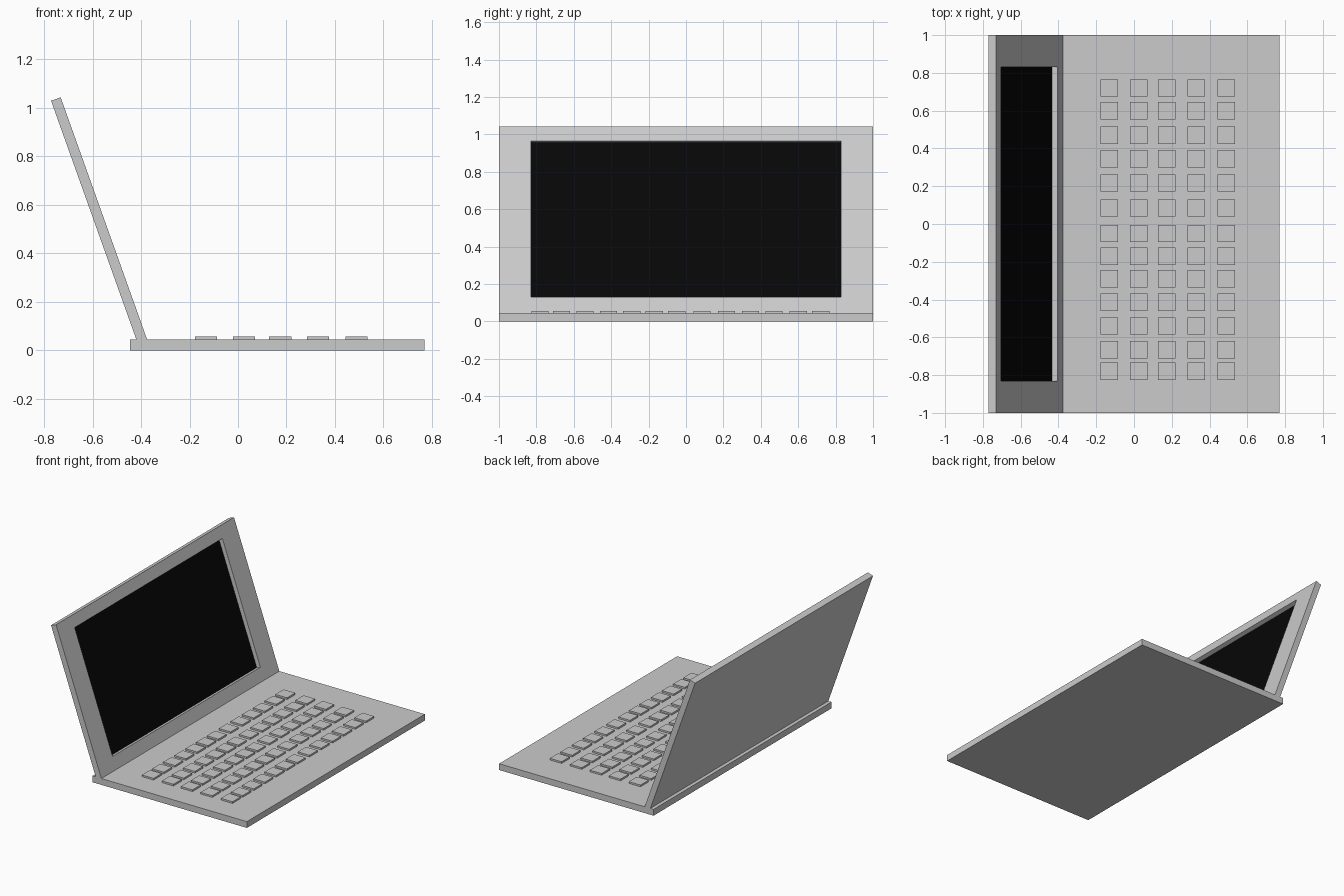
import bpy, bmesh, math

if "Cube" in bpy.data.objects:
    bpy.data.objects.remove(bpy.data.objects["Cube"])

def link_mesh(name, bm):
    bmesh.ops.recalc_face_normals(bm, faces=bm.faces)
    me = bpy.data.meshes.new(name)
    bm.to_mesh(me)
    bm.free()
    ob = bpy.data.objects.new(name, me)
    bpy.context.collection.objects.link(ob)
    return ob

def add_box(bm, lo, hi):
    verts = bmesh.ops.create_cube(bm, size=1)["verts"]
    for v in verts:
        v.co = [(a + b) / 2 + c * (b - a) for a, b, c in zip(lo, hi, v.co)]

def place_on_hinge(ob):
    # local z runs up the lid, local x points out of the screen
    ob.location = (-0.375, 0, 0.045)
    ob.rotation_euler = (0, math.radians(-19.65), 0)

BASE_TOP = 0.045
SCREEN_Y, SCREEN_Z0, SCREEN_Z1, DEPTH = 0.83, 0.09, 0.978, 0.032

# Base slab
bm = bmesh.new()
add_box(bm, (-0.445, -1, 0), (0.77, 1, BASE_TOP))
link_mesh("base", bm)

# Keys: five columns of thirteen
bm = bmesh.new()
h = 0.046
for x in (-0.132, 0.025, 0.174, 0.33, 0.489):
    for y in (0.72, 0.6, 0.47, 0.345, 0.217, 0.085, -0.05,
              -0.17, -0.29, -0.415, -0.54, -0.665, -0.78):
        add_box(bm, (x - h, y - h, BASE_TOP - 0.005), (x + h, y + h, 0.057))
link_mesh("keys", bm)

# Lid with a recess for the screen
bm = bmesh.new()
add_box(bm, (-0.042, -1, -0.02), (0, 1, 1.06))
bm.normal_update()
front = max(bm.faces, key=lambda f: f.calc_center_median().x)
bmesh.ops.inset_region(bm, faces=[front], thickness=0.05)
mid = sum(v.co.z for v in front.verts) / 4
for v in front.verts:
    v.co.y = math.copysign(SCREEN_Y, v.co.y)
    v.co.z = SCREEN_Z1 if v.co.z > mid else SCREEN_Z0
floor = bmesh.ops.extrude_discrete_faces(bm, faces=[front])["faces"][0]
for v in floor.verts:
    v.co.x = -DEPTH
place_on_hinge(link_mesh("lid", bm))

# Black screen panel on the recess floor
bm = bmesh.new()
add_box(bm, (-DEPTH - 0.002, -SCREEN_Y, SCREEN_Z0), (-DEPTH + 0.002, SCREEN_Y, SCREEN_Z1))
screen = link_mesh("screen", bm)
place_on_hinge(screen)
black = bpy.data.materials.new("black")
black.diffuse_color = (0.002, 0.002, 0.002, 1)
black.use_nodes = True
black.node_tree.nodes["Principled BSDF"].inputs["Base Color"].default_value = black.diffuse_color
screen.data.materials.append(black)
